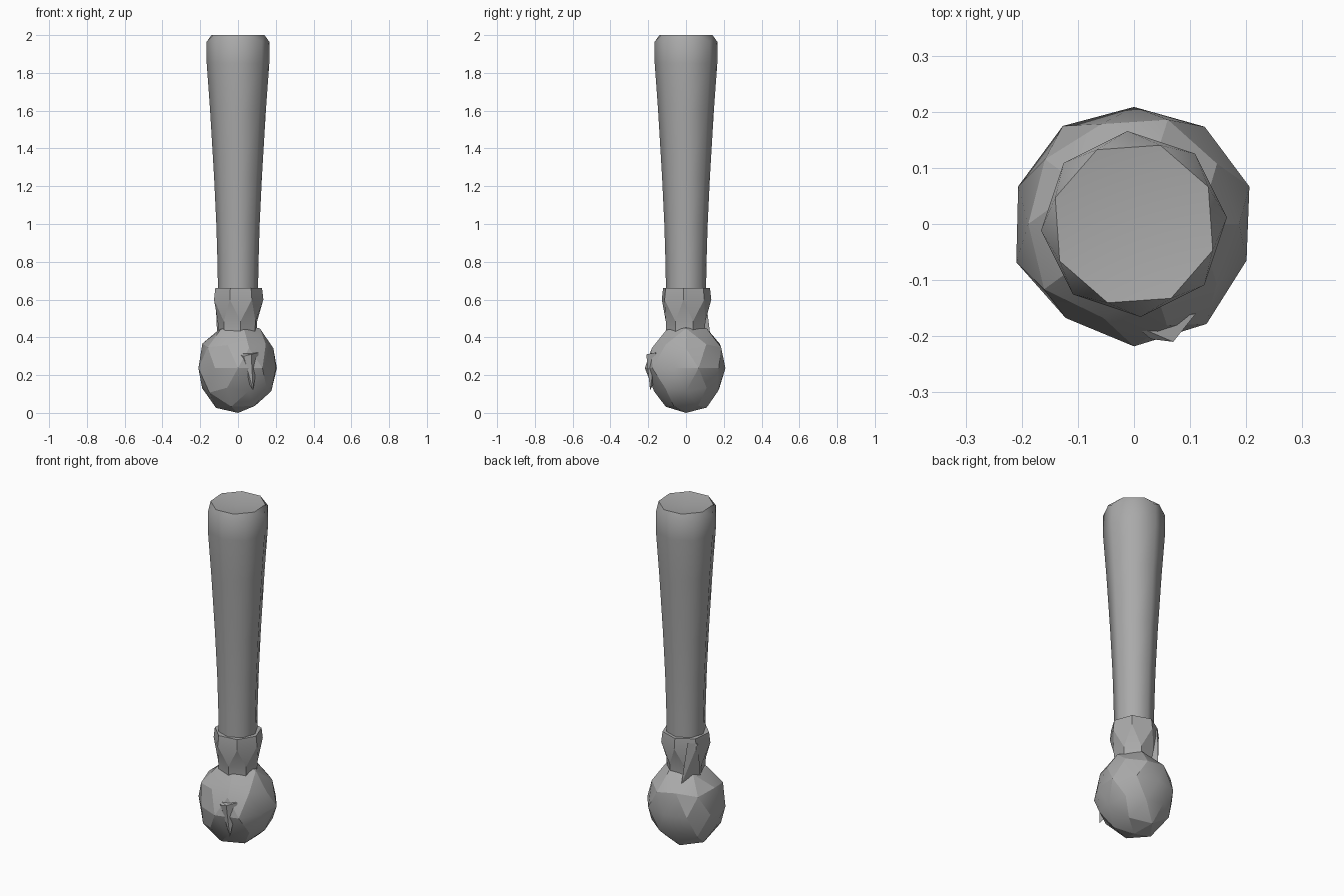
import bpy, bmesh, math, random
from mathutils import Vector

if "Cube" in bpy.data.objects:
    bpy.data.objects.remove(bpy.data.objects["Cube"])

GREY = (0.4, 0.4, 0.4)
mat = bpy.data.materials.new("plain grey")
mat.use_nodes = True
mat.diffuse_color = (*GREY, 1)
mat.node_tree.nodes["Principled BSDF"].inputs["Base Color"].default_value = (*GREY, 1)


def finish(name, bm, angle):
    bmesh.ops.recalc_face_normals(bm, faces=bm.faces)
    mesh = bpy.data.meshes.new(name)
    bm.to_mesh(mesh)
    bm.free()
    mesh.materials.append(mat)
    ob = bpy.data.objects.new(name, mesh)
    bpy.context.collection.objects.link(ob)
    bpy.ops.object.select_all(action="DESELECT")
    ob.select_set(True)
    bpy.context.view_layer.objects.active = ob
    bpy.ops.object.shade_smooth_by_angle(angle=math.radians(angle))
    return ob


def loft(name, rings, sides, angle, start=0.0, dip=0.0):
    """Rings are (radius, z, half-step turn); turned neighbours join with triangles."""
    bm = bmesh.new()
    loops = []
    for r, z, turn in rings:
        a0 = start + turn * math.pi / sides
        loops.append([bm.verts.new((r * math.cos(a0 + math.tau * i / sides),
                                    r * math.sin(a0 + math.tau * i / sides), z))
                      for i in range(sides)])
    for k in range(len(rings) - 1):
        a, b = loops[k], loops[k + 1]
        for i in range(sides):
            j = (i + 1) % sides
            if rings[k][2] == rings[k + 1][2]:
                bm.faces.new((a[i], a[j], b[j], b[i]))
            else:
                bm.faces.new((a[i], a[j], b[i]))
                bm.faces.new((a[j], b[j], b[i]))
    bm.faces.new(loops[0])
    tip = bm.verts.new((0, 0, rings[-1][1] - dip))
    for i in range(sides):
        bm.faces.new((loops[-1][i], loops[-1][(i + 1) % sides], tip))
    return finish(name, bm, angle)


# Tapered eight-sided shaft with a chipped rim and shallow dished end
loft("shaft", [(0.106, 0.63, 0), (0.109, 0.8, 0), (0.115, 1.0, 0), (0.127, 1.25, 0),
               (0.148, 1.6, 0), (0.166, 1.85, 0), (0.166, 1.965, 0), (0.148, 2.0, 1)],
     8, 46, math.radians(4), 0.02)

# Faceted collar
loft("collar", [(0.105, 0.42, 0), (0.108, 0.485, 0), (0.135, 0.6, 1), (0.128, 0.66, 1)],
     7, 25, math.radians(20))

# Rough ball, hewn from a coarse sphere
random.seed(4)
bm = bmesh.new()
bmesh.ops.create_icosphere(bm, subdivisions=2, radius=1)
for v in bm.verts:
    n = v.co.copy()
    if abs(n.z) < 0.95:
        n *= random.uniform(0.97, 1.05)
    v.co = Vector((n.x * 0.212, n.y * 0.212, 0.237 + n.z * 0.237))
finish("ball", bm, 20)


def wedge(name, points):
    bm = bmesh.new()
    for p in points:
        bm.verts.new(p)
    bmesh.ops.convex_hull(bm, input=bm.verts)
    return finish(name, bm, 20)


# Chipped ledge on the front of the ball
wedge("ball_chip", [(0.0, -0.18, 0.315), (0.11, -0.16, 0.32), (0.07, -0.21, 0.31),
                    (0.03, -0.205, 0.3), (0.08, -0.19, 0.12), (0.03, -0.15, 0.2)])

# Ridge running from the collar down onto the ball
wedge("collar_ridge", [(-0.12, 0.06, 0.63), (-0.08, 0.1, 0.64), (-0.11, 0.02, 0.4),
                       (-0.06, 0.13, 0.4), (-0.04, 0.05, 0.5)])
